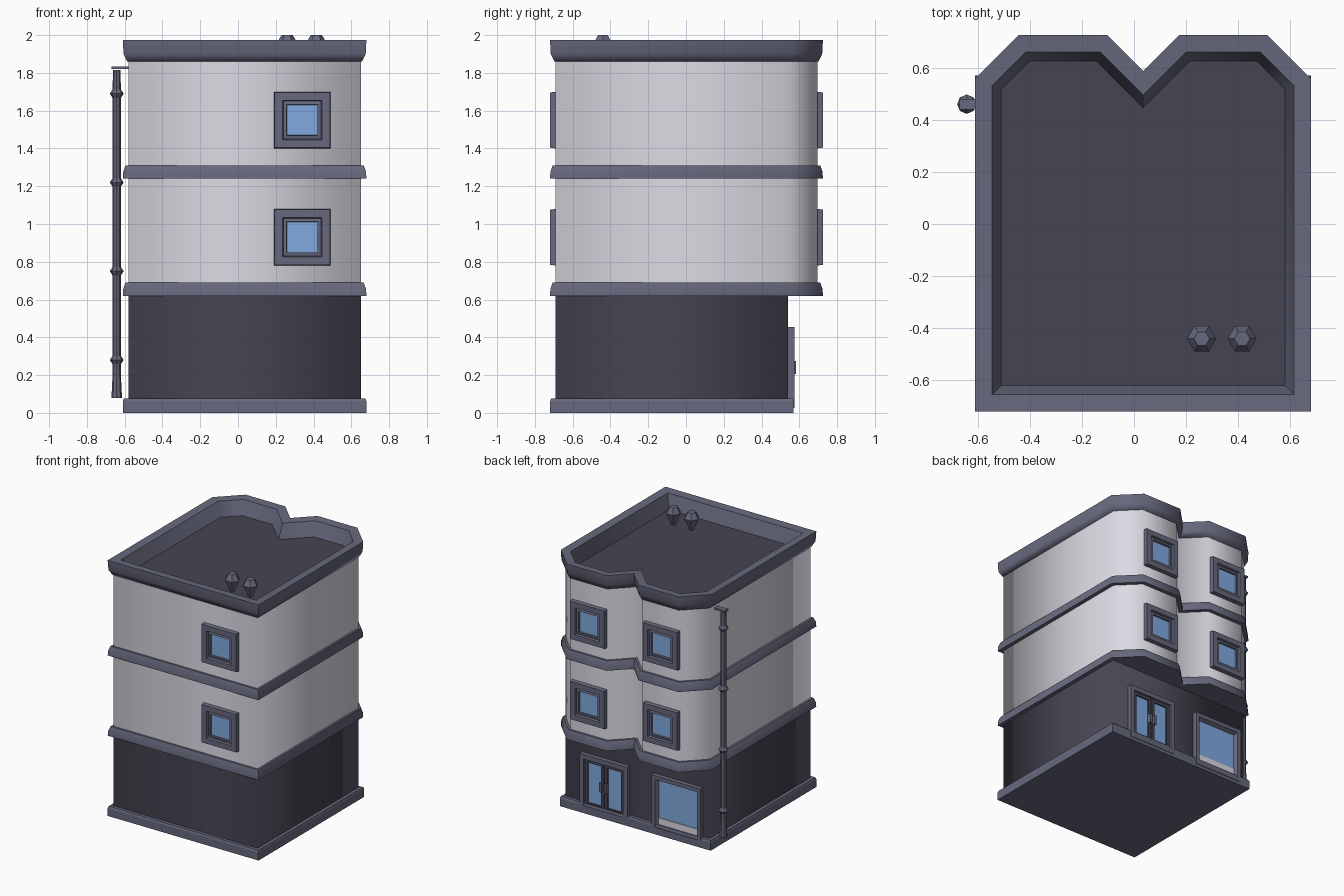
import bpy
import math
from mathutils import Vector

cube = bpy.data.objects.get("Cube")
if cube:
    bpy.data.objects.remove(cube, do_unlink=True)


def material(name, rgb):
    m = bpy.data.materials.new(name)
    m.use_nodes = True
    color = (*rgb, 1)
    m.diffuse_color = color
    m.node_tree.nodes["Principled BSDF"].inputs["Base Color"].default_value = color
    return m


PLASTER = material("pale plaster", (0.72, 0.70, 0.77))
DARK = material("dark slate", (0.062, 0.058, 0.082))
TRIM = material("slate trim", (0.135, 0.14, 0.205))
GLASS = material("blue glass", (0.22, 0.40, 0.75))


def loft(name, rings, side, top=None, bottom=None, smooth=None):
    """Skin a stack of equal loops, with optional end caps of their own colour."""
    n = len(rings[0])
    verts = [p for ring in rings for p in ring]
    faces = []
    for k in range(len(rings) - 1):
        for i in range(n):
            j = (i + 1) % n
            faces.append((k * n + i, k * n + j, (k + 1) * n + j, (k + 1) * n + i))
    mats = [side]
    slots = [0] * len(faces)
    last = (len(rings) - 1) * n
    for cap, loop in ((top, range(last, last + n)), (bottom, reversed(range(n)))):
        if cap:
            if cap not in mats:
                mats.append(cap)
            faces.append(tuple(loop))
            slots.append(mats.index(cap))
    mesh = bpy.data.meshes.new(name)
    mesh.from_pydata(verts, [], faces)
    for m in mats:
        mesh.materials.append(m)
    for poly, s in zip(mesh.polygons, slots):
        poly.material_index = s
    obj = bpy.data.objects.new(name, mesh)
    bpy.context.collection.objects.link(obj)
    if smooth:
        bpy.ops.object.select_all(action="DESELECT")
        obj.select_set(True)
        bpy.context.view_layer.objects.active = obj
        bpy.ops.object.shade_smooth_by_angle(angle=math.radians(smooth))
    return obj


def offset(outline, d, z):
    """Mitred outline moved outward by d, at height z."""
    pts = [Vector(p) for p in outline]
    out = []
    for i, p in enumerate(pts):
        a = (p - pts[i - 1]).normalized()
        b = (pts[(i + 1) % len(pts)] - p).normalized()
        na, nb = Vector((a.y, -a.x)), Vector((b.y, -b.x))
        q = p + (na + nb) * (d / (1 + na.dot(nb)))
        out.append((q.x, q.y, z))
    return out


def storey(name, outline, profile, side, **kw):
    return loft(name, [offset(outline, d, z) for d, z in profile], side, **kw)


def lathe(name, x, y, profile, sides, mat, smooth=None):
    rings = [[(x + r * math.cos(math.tau * i / sides),
               y + r * math.sin(math.tau * i / sides), z) for i in range(sides)]
             for r, z in profile]
    return loft(name, rings, mat, top=mat, bottom=mat, smooth=smooth)


def opening(name, cx, cz, w, h, wall_y, facing, steps, pane, mat=TRIM):
    """Stepped rectangular frame; steps are (inset, height above wall)."""
    rings = []
    for inset, depth in steps:
        u, v = w / 2 - inset, h / 2 - inset
        rings.append([(cx - facing * a * u, wall_y + facing * depth, cz + b * v)
                      for a, b in ((-1, -1), (1, -1), (1, 1), (-1, 1))])
    return loft(name, rings, mat, top=pane, bottom=mat)


def box(name, center, size, mat):
    bpy.ops.mesh.primitive_cube_add(size=1, location=center)
    obj = bpy.context.object
    obj.name = name
    obj.scale = size
    obj.data.materials.append(mat)
    return obj


# Floor plans: plain ground floor, upper floors with two bays at the back
GROUND = [(-0.58, -0.69), (0.65, -0.69), (0.65, 0.54), (-0.58, 0.54)]
UPPER = [(-0.58, -0.69), (0.65, -0.69), (0.65, 0.545), (0.5, 0.695), (0.185, 0.695),
         (0.035, 0.545), (-0.115, 0.695), (-0.43, 0.695), (-0.58, 0.545)]

# Walls
storey("ground_floor_wall", GROUND, [(0, 0.03), (0, 0.66)], DARK, smooth=100)
for label, z in (("first", 0.66), ("second", 1.28)):
    storey(label + "_floor_wall", UPPER, [(0, z), (0, z + 0.6)], PLASTER, smooth=100)

# Plinth, string courses and parapet with sunken roof
storey("plinth", GROUND, [(0.03, 0), (0.03, 0.06), (0.025, 0.075), (-0.01, 0.075)],
       TRIM, top=TRIM, bottom=TRIM)
for label, z in (("lower", 0.62), ("upper", 1.24)):
    storey(label + "_string_course", UPPER,
           [(0.03, z), (0.028, z + 0.035), (0.016, z + 0.07), (-0.01, z + 0.07)],
           TRIM, top=TRIM, bottom=TRIM, smooth=50)
storey("parapet_and_roof", UPPER,
       [(-0.01, 1.86), (0.006, 1.86), (0.026, 1.9), (0.03, 1.975), (-0.035, 1.97), (-0.07, 1.862)],
       TRIM, top=DARK, smooth=65)

# Windows: one per upper floor at the front, one per bay at the back
WINDOW = [(0, 0), (0.004, 0.03), (0.045, 0.03), (0.05, 0.014), (0.068, 0.018), (0.07, 0.005)]
for floor, z in (("first", 0.93), ("second", 1.55)):
    for place, x, y, facing in (("front", 0.34, -0.69, -1), ("left_bay", 0.338, 0.695, 1),
                                ("right_bay", -0.285, 0.695, 1)):
        opening(f"{floor}_floor_{place}_window", x, z, 0.3, 0.3, y, facing, WINDOW, GLASS)

# Double entrance door
DOOR_X, BACK = 0.305, 0.54
opening("door_frame", DOOR_X, 0.24, 0.41, 0.43, BACK, 1,
        [(0, 0), (0, 0.034), (0.035, 0.034), (0.035, 0.006)], DARK)
for side in (-1, 1):
    x = DOOR_X + side * 0.085
    opening("door_leaf", x, 0.24, 0.165, 0.36, BACK, 1,
            [(0, 0), (0, 0.02), (0.025, 0.02), (0.025, 0.01)], GLASS, DARK)
    box("door_handle", (DOOR_X + side * 0.02, BACK + 0.03, 0.24), (0.018, 0.025, 0.07), TRIM)

# Shop window with a pale sill panel
opening("shop_window", -0.315, 0.24, 0.42, 0.43, BACK, 1,
        [(0, 0), (0, 0.034), (0.03, 0.034), (0.045, 0.006)], GLASS)
box("shop_sill_panel", (-0.315, BACK + 0.009, 0.1), (0.33, 0.008, 0.05), PLASTER)

# Downpipe with collars and a bracket at the top
pipe = [(0.028, 0.08), (0.022, 0.2)]
for z in (0.28, 0.75, 1.22, 1.69):
    pipe += [(0.022, z - 0.022), (0.037, z), (0.022, z + 0.022)]
pipe += [(0.02, 1.815)]
lathe("downpipe", -0.642, 0.46, pipe, 8, TRIM)
box("downpipe_outlet", (-0.625, 0.46, 1.828), (0.09, 0.04, 0.014), TRIM)

# Roof vents
for x in (0.26, 0.415):
    lathe("roof_vent", x, -0.44, [(0.015, 1.86), (0.056, 1.955), (0.03, 2.0)], 6, TRIM)
